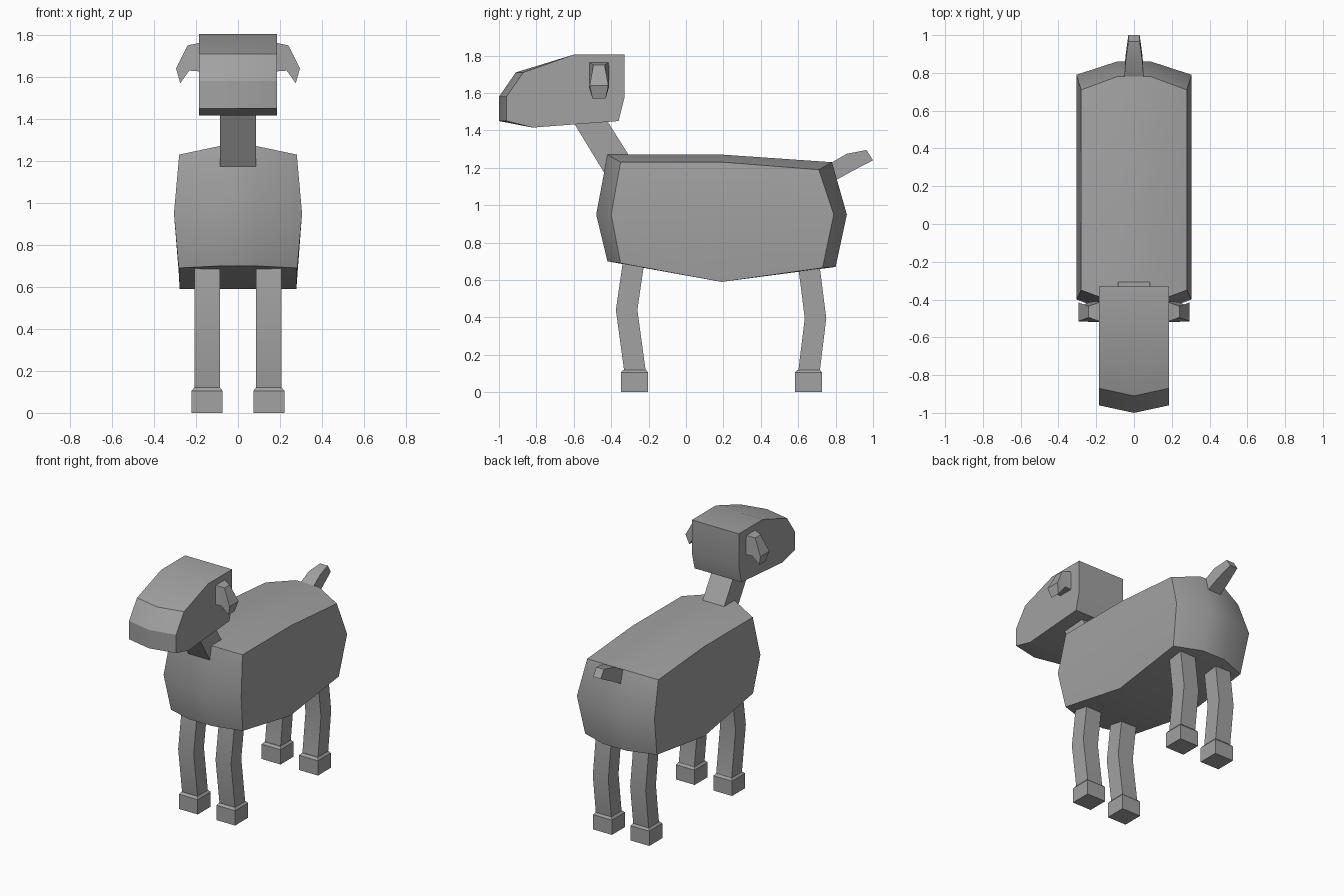
import bpy
import bmesh
import math

if "Cube" in bpy.data.objects:
    bpy.data.objects.remove(bpy.data.objects["Cube"], do_unlink=True)

grey = bpy.data.materials.new("plain_grey")
grey.use_nodes = True
colour = (0.36, 0.36, 0.36, 1)
grey.diffuse_color = colour
grey.node_tree.nodes["Principled BSDF"].inputs["Base Color"].default_value = colour
parts = []


def loft(name, rings, split=None):
    """Bridge matching rings of points and close both ends."""
    bm = bmesh.new()
    rows = [[bm.verts.new(p) for p in ring] for ring in rings]
    n = len(rows[0])
    for a, b in zip(rows, rows[1:]):
        for i in range(n):
            j = (i + 1) % n
            bm.faces.new((a[i], a[j], b[j], b[i]))
    for end in (rows[0], rows[-1]):
        if split:
            bm.faces.new(end[:split + 1])
            bm.faces.new(end[split:] + end[:1])
        else:
            bm.faces.new(end)
    bmesh.ops.recalc_face_normals(bm, faces=bm.faces)
    mesh = bpy.data.meshes.new(name)
    bm.to_mesh(mesh)
    bm.free()
    mesh.materials.append(grey)
    obj = bpy.data.objects.new(name, mesh)
    bpy.context.collection.objects.link(obj)
    parts.append(obj)
    return obj


def section(x, profile):
    return [(x, y, z) for y, z in profile]


def box_ring(x, hx, y0, y1, z):
    return [(x - hx, y0, z), (x + hx, y0, z), (x + hx, y1, z), (x - hx, y1, z)]


# Body: broad middle strip with side strips that taper back
middle = [(-0.48, 0.95), (-0.42, 1.27), (0.2, 1.27), (0.78, 1.23),
          (0.86, 0.95), (0.8, 0.67), (0.19, 0.59), (-0.42, 0.7)]
flank = [(0.305, -0.4, 0.95), (0.28, -0.35, 1.23), (0.28, 0.2, 1.23), (0.28, 0.71, 1.19),
         (0.305, 0.79, 0.95), (0.282, 0.73, 0.665), (0.278, 0.19, 0.59), (0.282, -0.35, 0.69)]
loft("body", [[(-x, y, z) for x, y, z in flank], section(-0.09, middle),
              section(0.09, middle), flank], split=4)

# Head: a ridge down the centre of the muzzle
ridge = [(-1, 1.58), (-0.91, 1.71), (-0.6, 1.805), (-0.33, 1.805),
         (-0.33, 1.57), (-0.36, 1.45), (-0.82, 1.415), (-1, 1.45)]
cheek = [(-0.96, 1.58), (-0.87, 1.71)] + ridge[2:7] + [(-0.96, 1.45)]
loft("head", [section(-0.185, cheek), section(0, ridge), section(0.185, cheek)])

# Neck
neck = [(-0.63, 1.49), (-0.44, 1.48), (-0.2, 1.1), (-0.35, 1.03)]
loft("neck", [section(x, neck) for x in (-0.085, 0.085)])

# Tail, narrowing to its tip
tail = []
for y0, z0, y1, z1, hx in ((0.72, 1.195, 0.74, 1.1, 0.055), (0.86, 1.275, 0.89, 1.183, 0.045),
                           (0.965, 1.295, 1, 1.24, 0.03)):
    tail.append([(-hx, y0, z0), (hx, y0, z0), (hx, y1, z1), (-hx, y1, z1)])
loft("tail", tail)

# Legs, hooves and ears on both sides
leg_paths = {
    "front": [(-0.33, 0.75), (-0.375, 0.44), (-0.33, 0.11)],
    "rear": [(0.59, 0.75), (0.635, 0.395), (0.6, 0.11)],
}
ear = [(0.17, 1.765, 0.055, 1.625, 0.055), (0.24, 1.75, 0.03, 1.63, 0.053),
       (0.295, 1.64, 0.05, 1.57, 0.035)]
tip_x = (0.17, 0.232, 0.275)
for side, s in (("left", 1), ("right", -1)):
    for end, path in leg_paths.items():
        loft(f"{end}_{side}_leg",
             [box_ring(s * 0.147, 0.061, y, y + 0.115, z) for y, z in path])
        y = path[-1][0]
        loft(f"{end}_{side}_hoof",
             [box_ring(s * 0.147, 0.074, y - 0.018, y + 0.128, z) for z in (0, 0.105)]
             + [box_ring(s * 0.147, 0.062, y - 0.004, y + 0.116, 0.12)])
    rings = []
    for (x, zt, wt, zb, wb), xb in zip(ear, tip_x):
        c = -0.465
        rings.append([(s * x, c - wt, zt), (s * x, c + wt, zt),
                      (s * xb, c + wb, zb), (s * xb, c - wb, zb)])
    loft(f"{side}_ear", rings)

# Smooth gentle folds and keep hard edges crisp
bpy.ops.object.select_all(action="DESELECT")
for obj in parts:
    obj.select_set(True)
bpy.context.view_layer.objects.active = parts[0]
bpy.ops.object.shade_smooth_by_angle(angle=math.radians(30))
